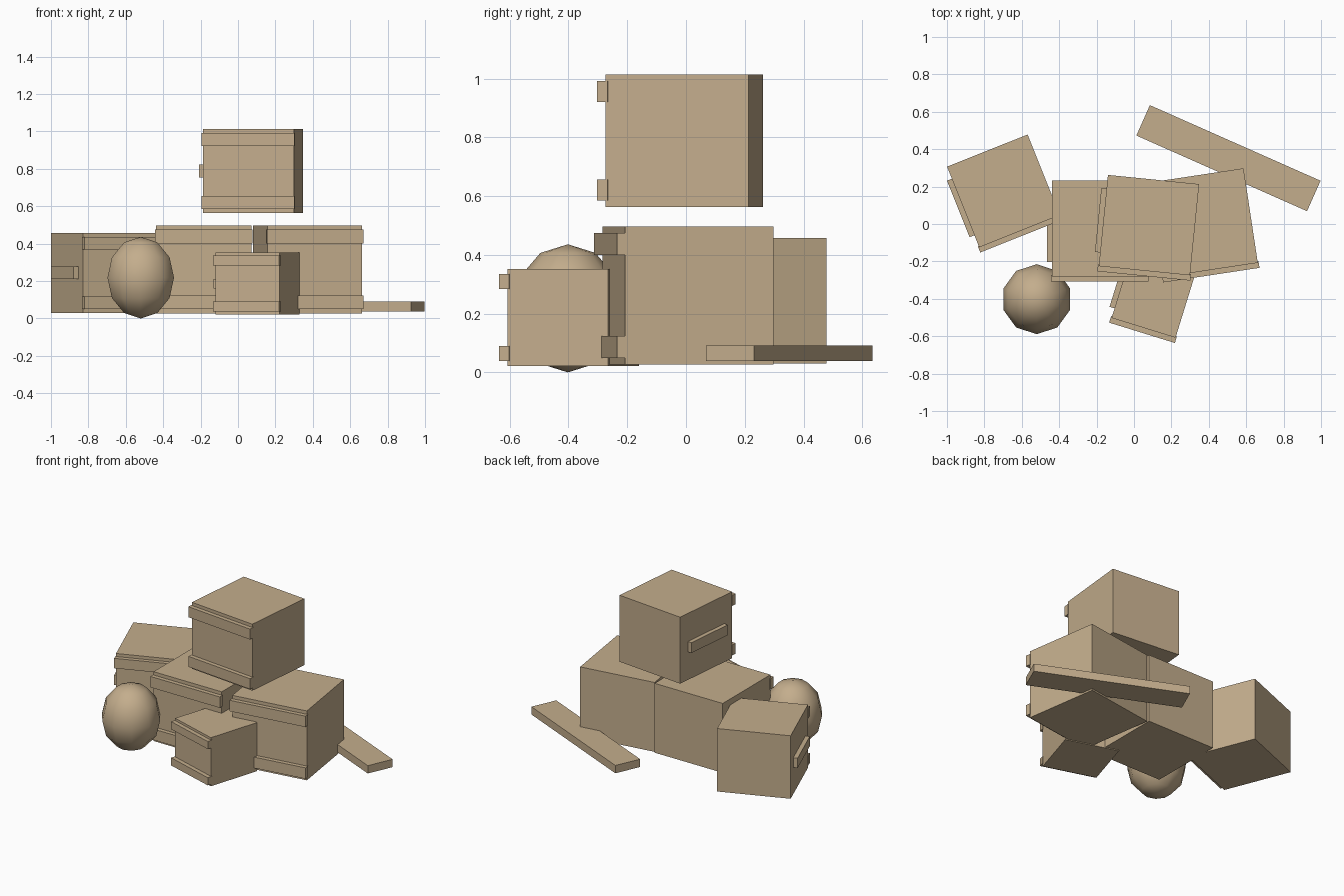
import bpy
from mathutils import Matrix, Vector

cube = bpy.data.objects.get("Cube")
if cube:
    bpy.data.objects.remove(cube, do_unlink=True)

# One tan material for everything
tan = bpy.data.materials.new("tan_wood")
tan.use_nodes = True
color = (0.55, 0.42, 0.265, 1)
tan.diffuse_color = color
bsdf = next(n for n in tan.node_tree.nodes if n.type == 'BSDF_PRINCIPLED')
bsdf.inputs["Base Color"].default_value = color


def box(name, size, center, angle, offset=(0, 0, 0)):
    """Box of a given size, placed by an offset in a frame turned about z."""
    turn = Matrix.Rotation(angle, 4, 'Z')
    bpy.ops.mesh.primitive_cube_add(size=1)
    ob = bpy.context.object
    ob.name = ob.data.name = name
    ob.data.transform(Matrix.Diagonal((*size, 1)))
    ob.location = Vector(center) + turn @ Vector(offset)
    ob.rotation_euler.z = angle
    ob.data.materials.append(tan)
    return ob


def crate(name, w, x, y, bottom, angle):
    """Crate with two front battens and a grip on its right side."""
    h = 0.92 * w
    center = (x, y, bottom + h / 2)
    box(name + "_body", (w, w, h), center, angle)
    thick, out = 0.036, 0.028
    shift = w / 2 + out - thick / 2
    for label, side in (("upper", 1), ("lower", -1)):
        box(f"{name}_{label}_batten", (w + 0.01, thick, 0.145 * w),
            center, angle, (0, -shift, side * 0.343 * w))
    box(name + "_grip", (thick, 0.7 * w, 0.143 * w), center, angle, (-shift, 0, 0))


# Stack of crates
crate("top_crate", 0.49, 0.08, -0.006, 0.563, -0.1)
crate("middle_crate", 0.511, -0.182, -0.024, 0.027, 0)
crate("left_crate", 0.511, 0.371, 0.007, 0.027, 0.15)
crate("small_crate", 0.358, 0.104, -0.384, 0.022, -0.3)
crate("right_crate", 0.464, -0.698, 0.177, 0.03, 0.38)

# Loose plank behind the stack
box("plank", (0.998, 0.178, 0.053), (0.505, 0.352, 0.065), -0.417)

# Round sack in front
bpy.ops.mesh.primitive_uv_sphere_add(segments=10, ring_count=6, radius=0.187,
                                     location=(-0.52, -0.402, 0.218))
sack = bpy.context.object
sack.name = sack.data.name = "sack"
sack.data.transform(Matrix.Diagonal((1, 1, 1.165, 1)))
sack.data.materials.append(tan)
bpy.ops.object.shade_smooth()
